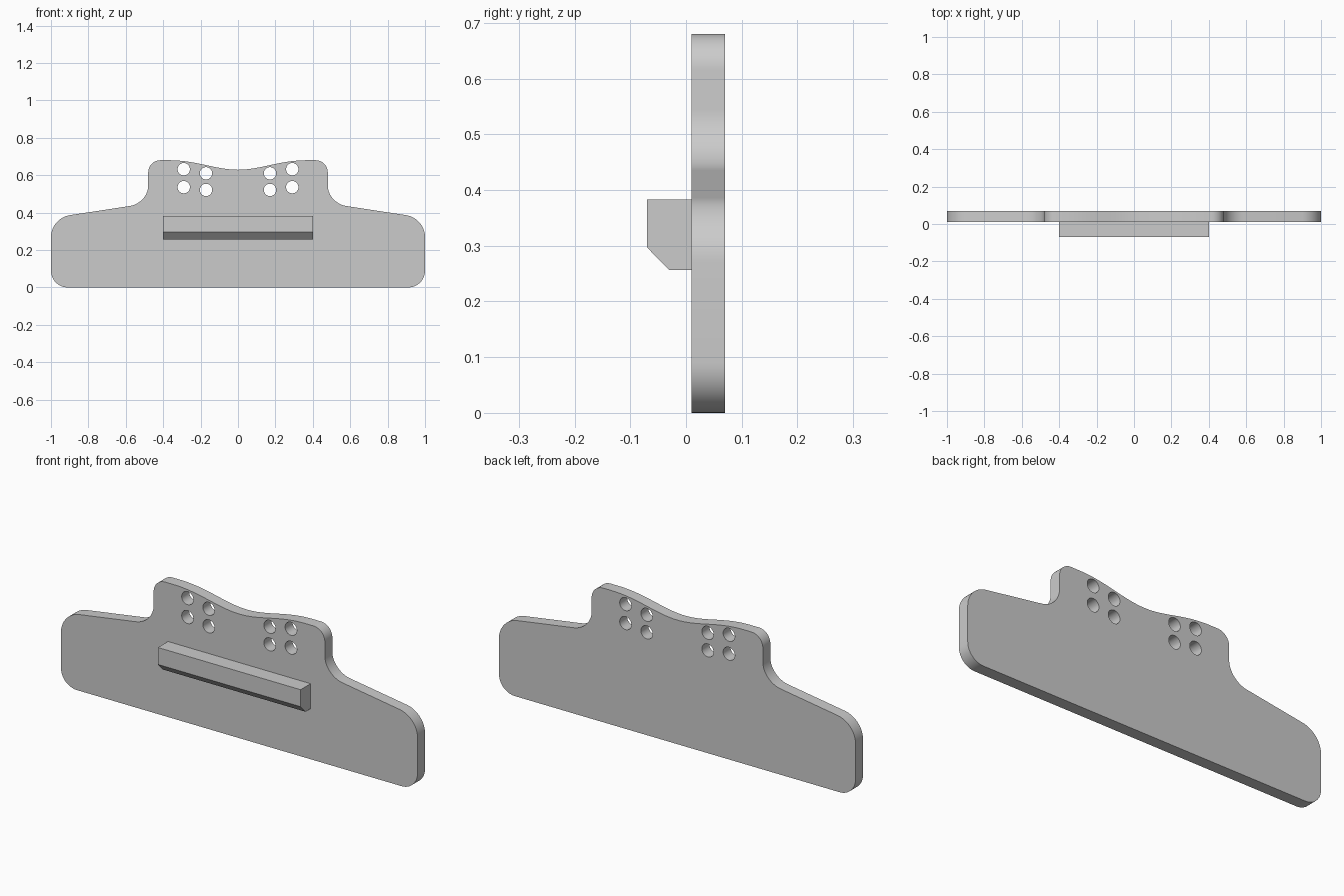
import bpy, bmesh
from math import sin, cos, tau, radians
from mathutils import Vector
from mathutils.geometry import interpolate_bezier

cube = bpy.data.objects.get("Cube")
if cube:
    bpy.data.objects.remove(cube, do_unlink=True)

grey = bpy.data.materials.new("plain grey")
grey.use_nodes = True
grey.diffuse_color = (0.6, 0.6, 0.6, 1)
grey.node_tree.nodes["Principled BSDF"].inputs["Base Color"].default_value = (0.6, 0.6, 0.6, 1)


def bezier(a, b, c, d, steps=16):
    return [p.to_2d() for p in interpolate_bezier(*(Vector(q).to_3d() for q in (a, b, c, d)), steps)]


def rounded(start, corner, end):
    """Soft corner between two straight edges."""
    s, c, e = Vector(start), Vector(corner), Vector(end)
    return bezier(s, s.lerp(c, 0.56), e.lerp(c, 0.56), e)


def circle(x, z, radius, count=32):
    return [Vector((x + radius * cos(tau * i / count), z + radius * sin(tau * i / count)))
            for i in range(count)]


def extruded_plate(name, loops, thickness, y):
    """Fill an outline with holes, thicken it and stand it upright."""
    curve = bpy.data.curves.new(name, "CURVE")
    curve.dimensions = "2D"
    curve.fill_mode = "BOTH"
    curve.extrude = thickness / 2
    for loop in loops:
        spline = curve.splines.new("POLY")
        spline.points.add(len(loop) - 1)
        for point, p in zip(spline.points, loop):
            point.co = (p.x, p.y, 0, 1)
        spline.use_cyclic_u = True
    temp = bpy.data.objects.new(name + " outline", curve)
    bpy.context.collection.objects.link(temp)
    graph = bpy.context.evaluated_depsgraph_get()
    mesh = bpy.data.meshes.new_from_object(temp.evaluated_get(graph))
    bpy.data.objects.remove(temp, do_unlink=True)
    bm = bmesh.new()
    bm.from_mesh(mesh)
    bmesh.ops.remove_doubles(bm, verts=bm.verts, dist=0.0001)
    bmesh.ops.recalc_face_normals(bm, faces=bm.faces)
    bm.to_mesh(mesh)
    bm.free()
    obj = bpy.data.objects.new(name, mesh)
    bpy.context.collection.objects.link(obj)
    obj.rotation_euler.x = radians(90)
    obj.location.y = y
    return obj


def finish(obj):
    obj.data.materials.clear()
    obj.data.materials.append(grey)
    bpy.ops.object.select_all(action="DESELECT")
    obj.select_set(True)
    bpy.context.view_layer.objects.active = obj
    bpy.ops.object.shade_smooth_by_angle(angle=radians(30))


# Plate outline, one half from the bottom corner up to the central dip
half = rounded((0.91, 0), (1, 0), (1, 0.09))
half += rounded((1, 0.27), (1, 0.37), (0.9, 0.386))
half += rounded((0.58, 0.435), (0.48, 0.45), (0.48, 0.545))
half += rounded((0.48, 0.615), (0.48, 0.68), (0.415, 0.68))
half += bezier((0.37, 0.68), (0.22, 0.68), (0.12, 0.629), (0, 0.629), 24)
outline = half + [Vector((-p.x, p.y)) for p in reversed(half[:-1])]

# Mounting holes, four on each side
holes = [circle(side * x, z, 0.033) for side in (-1, 1)
         for x, z in ((0.29, 0.632), (0.29, 0.536), (0.171, 0.61), (0.171, 0.521))]
finish(extruded_plate("back_plate", [outline] + holes, 0.06, 0.04))

# Ledge bar with chamfered lower front edge
profile = [(0.01, 0.256), (-0.03, 0.256), (-0.07, 0.297), (-0.07, 0.383), (0.01, 0.383)]
bm = bmesh.new()
end = bm.faces.new([bm.verts.new((-0.4, y, z)) for y, z in profile])
grown = bmesh.ops.extrude_face_region(bm, geom=[end], use_keep_orig=True)["geom"]
bmesh.ops.translate(bm, vec=(0.8, 0, 0), verts=[v for v in grown if isinstance(v, bmesh.types.BMVert)])
bmesh.ops.recalc_face_normals(bm, faces=bm.faces)
mesh = bpy.data.meshes.new("ledge_bar")
bm.to_mesh(mesh)
bm.free()
ledge = bpy.data.objects.new("ledge_bar", mesh)
bpy.context.collection.objects.link(ledge)
finish(ledge)
